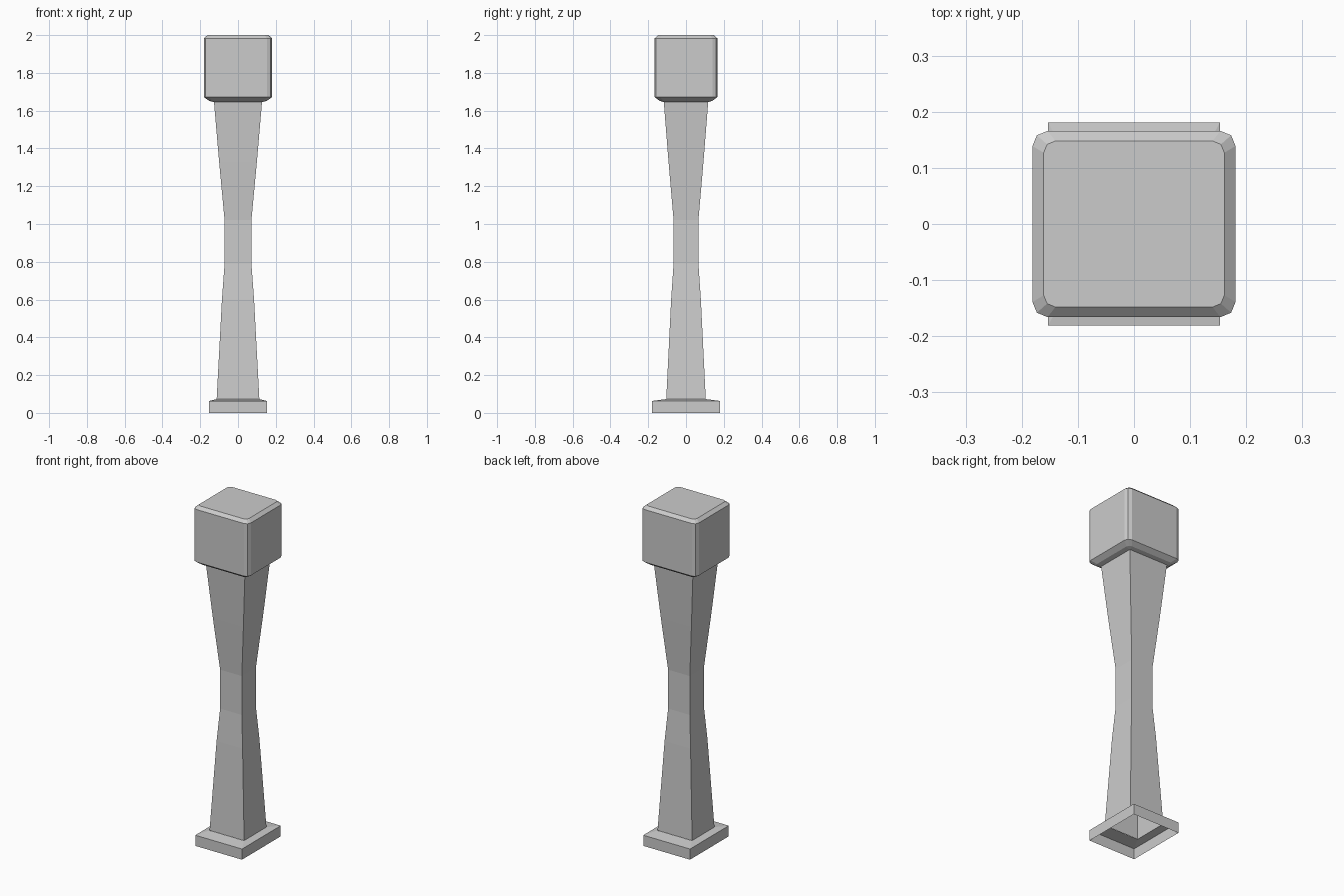
import bpy, math

if "Cube" in bpy.data.objects:
    bpy.data.objects.remove(bpy.data.objects["Cube"])


def ring(hx, hy, z, r=0.0, seg=2):
    """Rectangle loop, optionally with rounded corners."""
    pts = []
    for k, (sx, sy) in enumerate([(1, 1), (-1, 1), (-1, -1), (1, -1)]):
        if r == 0:
            pts.append((sx * hx, sy * hy, z))
            continue
        for i in range(seg + 1):
            a = math.pi / 2 * (k + i / seg)
            pts.append((sx * (hx - r) + r * math.cos(a),
                        sy * (hy - r) + r * math.sin(a), z))
    return pts


def loft(name, rings, cap_top=False):
    """Skin stacked loops from bottom to top; the bottom stays open."""
    n = len(rings[0])
    verts = [p for loop in rings for p in loop]
    faces = [(j * n + i, j * n + (i + 1) % n,
              (j + 1) * n + (i + 1) % n, (j + 1) * n + i)
             for j in range(len(rings) - 1) for i in range(n)]
    if cap_top:
        faces.append(tuple(range(len(verts) - n, len(verts))))
    mesh = bpy.data.meshes.new(name)
    mesh.from_pydata(verts, [], faces)
    obj = bpy.data.objects.new(name, mesh)
    bpy.context.collection.objects.link(obj)
    return obj


# Open-bottomed foot plinth with a slightly sloping top
loft("base", [ring(0.153, 0.181, 0), ring(0.153, 0.181, 0.063),
              ring(0.113, 0.105, 0.073)])

# Hollow waisted shaft: (half width, height)
profile = [(0.113, 0.073), (0.085, 0.6), (0.071, 0.79),
           (0.071, 1.02), (0.1, 1.33), (0.127, 1.645)]
loft("shaft", [ring(w, w * 0.925, z) for w, z in profile])

# Block head with bevelled top, rounded corners and stepped underside
loft("head", [ring(0.127, 0.117, 1.645, 0.003),
              ring(0.153, 0.140, 1.652, 0.02),
              ring(0.181, 0.166, 1.672, 0.027),
              ring(0.181, 0.166, 1.983, 0.027),
              ring(0.161, 0.148, 2.0, 0.021)], cap_top=True)
